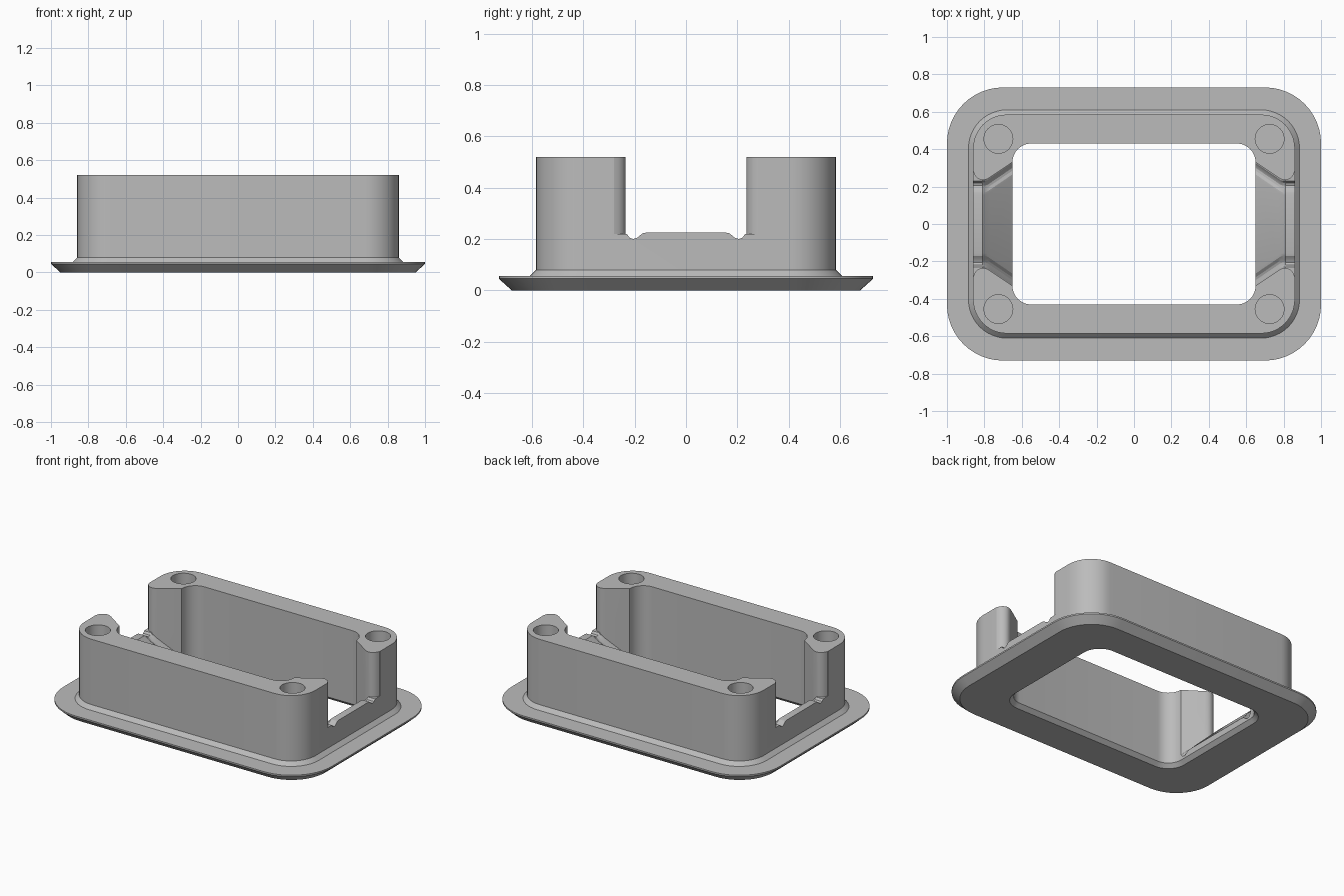
import bpy, bmesh, math

cube = bpy.data.objects.get("Cube")
if cube:
    bpy.data.objects.remove(cube, do_unlink=True)

grey = bpy.data.materials.new("plain grey")
grey.use_nodes = True
colour = (0.5, 0.5, 0.5, 1)
grey.diffuse_color = colour
grey.node_tree.nodes["Principled BSDF"].inputs["Base Color"].default_value = colour


def rounded_rect(hx, hy, r, z, steps=12):
    """Loop of points around a rectangle with rounded corners."""
    loop = []
    for k, (sx, sy) in enumerate([(1, 1), (-1, 1), (-1, -1), (1, -1)]):
        for i in range(steps + 1):
            a = math.pi / 2 * (k + i / steps)
            loop.append((sx * (hx - r) + r * math.cos(a),
                         sy * (hy - r) + r * math.sin(a), z))
    return loop


def loft(name, loops):
    """Closed solid through a stack of equal-length loops."""
    bm = bmesh.new()
    rings = [[bm.verts.new(p) for p in loop] for loop in loops]
    n = len(rings[0])
    for a, b in zip(rings, rings[1:]):
        for i in range(n):
            j = (i + 1) % n
            bm.faces.new((a[i], a[j], b[j], b[i]))
    bm.faces.new(rings[0][::-1])
    bm.faces.new(rings[-1])
    bmesh.ops.recalc_face_normals(bm, faces=bm.faces[:])
    mesh = bpy.data.meshes.new(name)
    bm.to_mesh(mesh)
    bm.free()
    mesh.materials.append(grey)
    obj = bpy.data.objects.new(name, mesh)
    bpy.context.collection.objects.link(obj)
    return obj


def cut(target, cutter):
    """Subtract the cutter and discard it."""
    cutter.hide_render = True
    mod = target.modifiers.new("cut", "BOOLEAN")
    mod.operation, mod.solver, mod.object = "DIFFERENCE", "EXACT", cutter
    bpy.context.view_layer.objects.active = target
    bpy.ops.object.modifier_apply(modifier=mod.name)
    bpy.data.objects.remove(cutter, do_unlink=True)


# Flange with undercut rim, small chamfer and upright wall in one solid
frame = loft("flanged_frame", [
    rounded_rect(0.95, 0.68, 0.25, 0),
    rounded_rect(1.0, 0.73, 0.3, 0.045),
    rounded_rect(1.0, 0.73, 0.3, 0.055),
    rounded_rect(0.885, 0.61, 0.205, 0.055),
    rounded_rect(0.86, 0.585, 0.18, 0.08),
    rounded_rect(0.86, 0.585, 0.18, 0.52)])

# Central opening, flared at the bottom edge
cut(frame, loft("opening", [
    rounded_rect(0.675, 0.455, 0.125, -0.02),
    rounded_rect(0.675, 0.455, 0.125, 0),
    rounded_rect(0.65, 0.43, 0.1, 0.025),
    rounded_rect(0.65, 0.43, 0.1, 0.6)]))


def notch_section(x, side, post_y):
    """Cross-section of the end gap: sloped sill with a groove by each post."""
    edge = 0.235 + max(0, 0.79 - x) * 0.68
    sill = 0.225 - max(0, 0.81 - x)
    half = [(post_y, 0.6), (post_y, sill - 0.005), (edge - 0.005, sill - 0.006),
            (edge - 0.015, sill - 0.02), (edge - 0.03, sill - 0.025),
            (edge - 0.045, sill - 0.02), (edge - 0.065, sill - 0.003),
            (edge - 0.08, sill)]
    return [(side * x, y, z) for y, z in half + [(-y, z) for y, z in half[::-1]]]


# Gaps in both ends, leaving four posts with rounded outer tips
stations = [(0.6, 0.364), (0.65, 0.33), (0.77, 0.249), (0.785, 0.24), (0.8, 0.236),
            (0.81, 0.235), (0.825, 0.238), (0.84, 0.247), (0.852, 0.262),
            (0.859, 0.28), (0.9, 0.285)]
for side in (1, -1):
    cut(frame, loft("end_gap", [notch_section(x, side, y) for x, y in stations]))

# Screw holes in the posts
for sx in (1, -1):
    for sy in (1, -1):
        bpy.ops.mesh.primitive_cylinder_add(vertices=40, radius=0.077, depth=0.4,
                                            location=(sx * 0.725, sy * 0.455, 0.42))
        hole = bpy.context.object
        hole.name = "screw_hole"
        hole.data.materials.append(grey)
        cut(frame, hole)

bpy.ops.object.select_all(action="DESELECT")
frame.select_set(True)
bpy.context.view_layer.objects.active = frame
bpy.ops.object.shade_smooth_by_angle(angle=math.radians(25))
